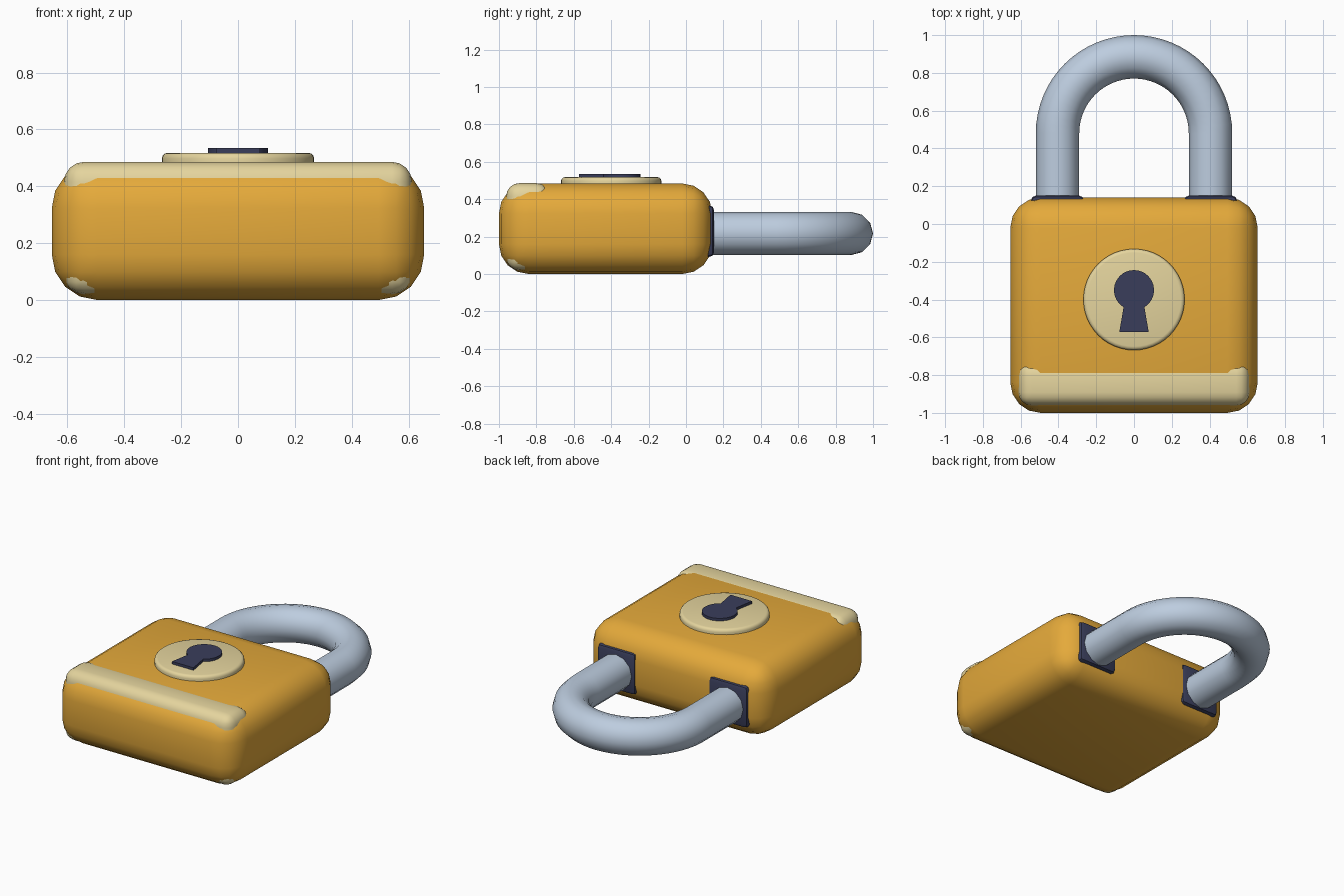
import bpy, bmesh, math

cube = bpy.data.objects.get("Cube")
if cube:
    bpy.data.objects.remove(cube, do_unlink=True)


def material(name, rgb):
    m = bpy.data.materials.new(name)
    m.use_nodes = True
    m.diffuse_color = (*rgb, 1)
    m.node_tree.nodes["Principled BSDF"].inputs["Base Color"].default_value = (*rgb, 1)
    return m


GOLD = material("golden orange", (0.78, 0.40, 0.043))
CREAM = material("pale cream", (0.78, 0.66, 0.34))
STEEL = material("steel blue grey", (0.51, 0.61, 0.74))
DARK = material("dark navy", (0.042, 0.048, 0.105))


def finish(obj, mat, bevel=0.0, segments=4, angle=40):
    """Assign colour, round the edges and smooth the shading."""
    obj.data.materials.append(mat)
    bpy.ops.object.select_all(action='DESELECT')
    obj.select_set(True)
    bpy.context.view_layer.objects.active = obj
    if bevel:
        mod = obj.modifiers.new("rounding", 'BEVEL')
        mod.width = bevel
        mod.segments = segments
        mod.limit_method = 'ANGLE'
        bpy.ops.object.modifier_apply(modifier=mod.name)
    bpy.ops.object.shade_smooth_by_angle(angle=math.radians(angle))


def mesh_object(name, bm):
    bmesh.ops.recalc_face_normals(bm, faces=bm.faces)
    me = bpy.data.meshes.new(name)
    bm.to_mesh(me)
    bm.free()
    obj = bpy.data.objects.new(name, me)
    bpy.context.collection.objects.link(obj)
    return obj


def box(name, lo, hi, mat, bevel, segments=4):
    bm = bmesh.new()
    bmesh.ops.create_cube(bm, size=1)
    for v in bm.verts:
        v.co = [(a + b) / 2 + c * (b - a) for a, b, c in zip(lo, hi, v.co)]
    finish(mesh_object(name, bm), mat, bevel, segments)


def extruded(name, outline, z0, z1, mat, bevel=0.0, segments=2):
    """Upright prism from a flat outline."""
    bm = bmesh.new()
    face = bm.faces.new([bm.verts.new((x, y, z0)) for x, y in outline])
    top = bmesh.ops.extrude_face_region(bm, geom=[face])["geom"]
    for v in top:
        if isinstance(v, bmesh.types.BMVert):
            v.co.z = z1
    finish(mesh_object(name, bm), mat, bevel, segments)


def arc(cx, cy, r, start, end, n):
    steps = [math.radians(start + (end - start) * i / n) for i in range(n + 1)]
    return [(cx + r * math.cos(a), cy + r * math.sin(a)) for a in steps]


# Rounded lock body, and the pale bar sunk into its front upper edge
box("body", (-0.655, -1, 0), (0.655, 0.14, 0.484), GOLD, 0.16)
box("front_bar", (-0.612, -0.961, 0.02), (0.612, -0.73, 0.486), CREAM, 0.07)

# Round keyhole plate
extruded("keyhole_plate", arc(0, -0.4, 0.268, 0, 360, 48)[:-1], 0.44, 0.518, CREAM, 0.02, 3)

# Keyhole: a disc with a flared slot below it
keyhole = arc(0, -0.35, 0.106, -58.7, 238.7, 28) + [(-0.078, -0.573), (0.078, -0.573)]
extruded("keyhole", keyhole, 0.5, 0.535, DARK)

# Square collars where the shackle enters the body
for side, sx in (("left", 0.405), ("right", -0.405)):
    box(side + "_collar", (sx - 0.14, 0.04, 0.092), (sx + 0.14, 0.15, 0.367), DARK, 0.025, 2)

# Shackle: a bent round bar
path = [(0.405, 0.05)] + arc(0, 0.48, 0.405, 0, 180, 32) + [(-0.405, 0.05)]
curve = bpy.data.curves.new("shackle", 'CURVE')
curve.dimensions = '3D'
curve.bevel_depth = 0.115
curve.bevel_resolution = 4
curve.use_fill_caps = True
spline = curve.splines.new('POLY')
spline.points.add(len(path) - 1)
for p, (x, y) in zip(spline.points, path):
    p.co = (x, y, 0.217, 1)
shackle = bpy.data.objects.new("shackle", curve)
bpy.context.collection.objects.link(shackle)
bpy.ops.object.select_all(action='DESELECT')
shackle.select_set(True)
bpy.context.view_layer.objects.active = shackle
bpy.ops.object.convert(target='MESH')
finish(bpy.context.view_layer.objects.active, STEEL)
